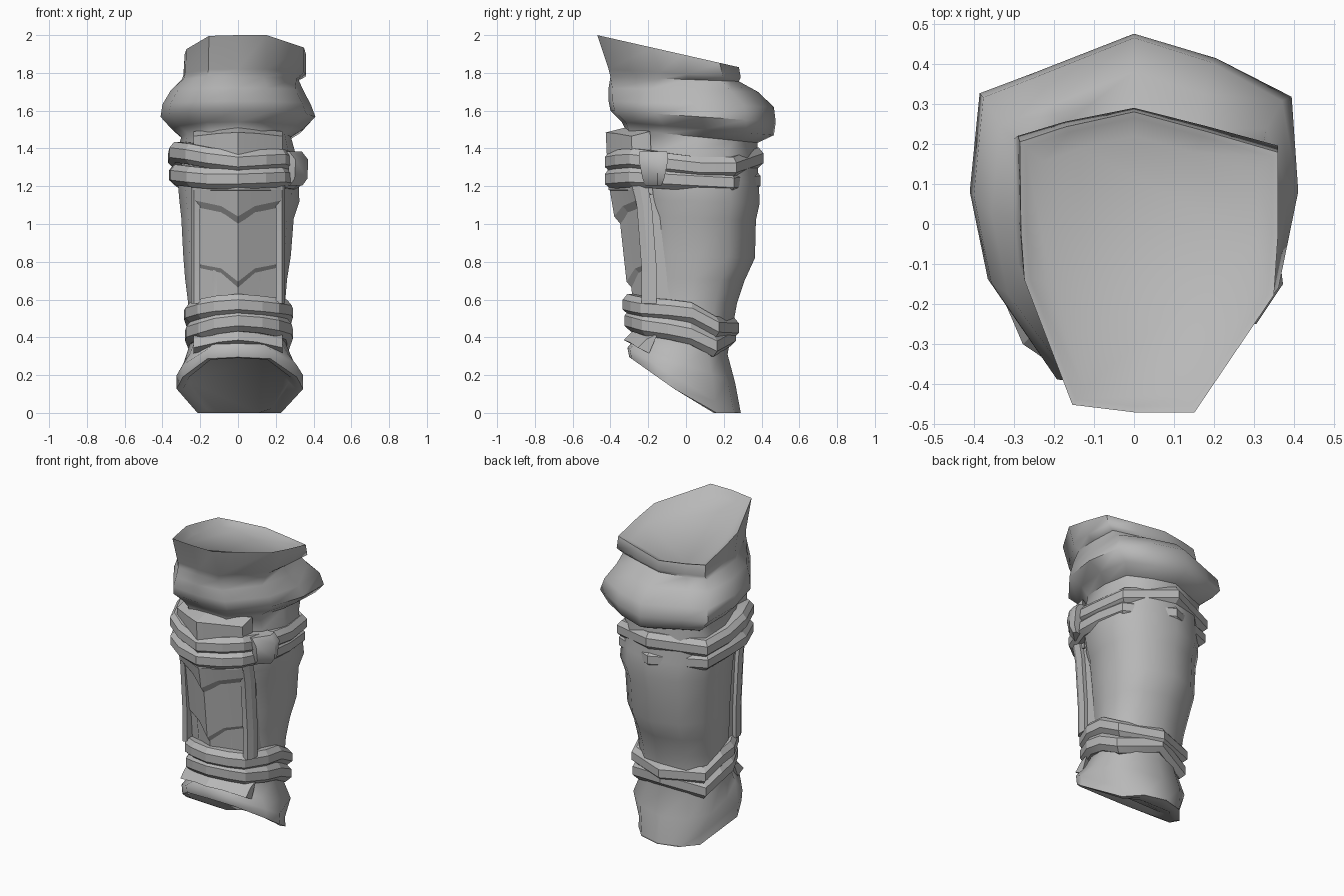
import bpy, bmesh, math

grey = bpy.data.materials.new("worn_grey")
grey.diffuse_color = (0.48, 0.48, 0.48, 1)


def mirrored(right, left=None):
    """Full loop from half outlines running front centre to back centre."""
    return right + [(-x, y) for x, y in (left or right)[-2:0:-1]]


KNEE = mirrored([(0, -1), (.45, -.95), (.88, -.45), (1, .1), (.96, .64), (.5, .86), (0, 1)],
                [(0, -1), (.48, -.95), (.89, -.40), (1, .1), (.94, .66), (.6, .78), (0, 1)])
SHIN = mirrored([(0, -1), (.45, -.95), (.88, -.45), (1, .05), (.94, .55), (.58, .85), (0, 1)])
CUFF = mirrored([(0, -1), (.42, -1), (.97, -.22), (1, .2), (1, .73), (.5, .87), (0, 1)],
                [(0, -1), (.54, -.95), (.96, -.12), (.99, .2), (1, .8), (.6, .9), (0, 1)])
HEM = mirrored([(0, -1), (.5, -.96), (.9, -.5), (1, -.2), (.66, .55), (.4, .88), (0, 1)])
BAND = mirrored([(0, -1), (.45, -.87), (.75, -.69), (.98, -.22), (1, .2), (.92, .66), (0, 1)])


def ring(yf, yb, xl, xr, zf, zb, section=SHIN):
    pts = []
    for u, v in section:
        t = (v + 1) / 2
        pts.append((u * (xr if u > 0 else -xl), yf + (yb - yf) * t,
                    max(0.0, zf + (zb - zf) * t)))
    return pts


def finish(name, bm, angle=30):
    bmesh.ops.recalc_face_normals(bm, faces=bm.faces)
    me = bpy.data.meshes.new(name)
    bm.to_mesh(me)
    bm.free()
    me.materials.append(grey)
    ob = bpy.data.objects.new(name, me)
    bpy.context.collection.objects.link(ob)
    bpy.ops.object.select_all(action='DESELECT')
    ob.select_set(True)
    bpy.context.view_layer.objects.active = ob
    bpy.ops.object.shade_smooth_by_angle(angle=math.radians(angle))


def loft(name, rings, angle, closed=False):
    """Skin a list of point rings; closed joins last to first, else ends are capped."""
    bm = bmesh.new()
    vs = [[bm.verts.new(p) for p in r] for r in rings]
    n = len(vs[0])
    for i in range(len(vs) if closed else len(vs) - 1):
        a, b = vs[i], vs[(i + 1) % len(vs)]
        for k in range(n):
            bm.faces.new((a[k], a[(k + 1) % n], b[(k + 1) % n], b[k]))
    if not closed:
        bm.faces.new(vs[0])
        bm.faces.new(vs[-1])
    finish(name, bm, angle)


# Cloth sleeve: recessed hem, shin, knee bulge, slanted cuff with a shallow bowl
loft("sleeve", [
    ring(-.24, .23, -.26, .27, .31, -.06, HEM),
    ring(-.28, .27, -.29, .31, .29, -.12, HEM),
    ring(-.30, .295, -.325, .345, .295, -.125, HEM),
    ring(-.31, .29, -.325, .345, .345, -.02, HEM),
    ring(-.29, .26, -.29, .30, .37, .16),
    ring(-.26, .22, -.255, .255, .42, .31),
    ring(-.24, .27, -.265, .25, .60, .58),
    ring(-.25, .31, -.28, .26, .72, .70),
    ring(-.26, .365, -.29, .28, .85, .82),
    ring(-.27, .37, -.30, .295, 1.04, 1.02),
    ring(-.28, .39, -.31, .325, 1.13, 1.11),
    ring(-.31, .385, -.32, .32, 1.25, 1.22),
    ring(-.32, .375, -.32, .30, 1.40, 1.38),
    ring(-.32, .38, -.30, .28, 1.50, 1.43, KNEE),
    ring(-.34, .465, -.35, .345, 1.54, 1.47, KNEE),
    ring(-.40, .475, -.41, .41, 1.60, 1.54, KNEE),
    ring(-.41, .465, -.40, .385, 1.65, 1.62, KNEE),
    ring(-.41, .38, -.355, .345, 1.72, 1.70, KNEE),
    ring(-.40, .28, -.30, .32, 1.78, 1.755, CUFF),
    ring(-.41, .29, -.29, .36, 1.82, 1.775, CUFF),
    ring(-.47, .28, -.285, .36, 2.0, 1.83, CUFF),
    ring(-.455, .265, -.27, .345, 1.99, 1.825, CUFF),
    ring(-.43, .22, -.23, .305, 1.95, 1.805, CUFF)], 60)


# Straps: wedge-edged bands; heights run round from front, right, back to left
def strap(name, yf, yb, xl, xr, zs, h, t):
    loops = []
    for out, dz in ((-t, .5), (-.025, .5), (0, .22), (0, -.25), (-.03, -.5), (-t, -.5)):
        r = ring(yf - out, yb + out, xl - out, xr + out, 0, 0, BAND)
        loops.append([(x, y, z + dz * h) for (x, y, _), z in zip(r, zs)])
    loft(name, loops, 15, True)


strap("knee_strap_upper", -.43, .41, -.37, .335,
      [1.33, 1.34, 1.345, 1.32, 1.30, 1.30, 1.35, 1.33, 1.35, 1.38, 1.37, 1.35], .11, .09)
strap("knee_strap_lower", -.43, .395, -.365, .33,
      [1.24, 1.245, 1.25, 1.24, 1.23, 1.22, 1.23, 1.24, 1.26, 1.26, 1.25, 1.24], .11, .09)
strap("ankle_strap_upper", -.335, .28, -.285, .29,
      [.575, .565, .555, .545, .53, .455, .45, .455, .52, .53, .55, .565], .11, .08)
strap("ankle_strap_lower", -.325, .265, -.28, .29,
      [.49, .48, .465, .445, .42, .355, .41, .355, .41, .43, .45, .475], .115, .08)


# Shin plates: ridged slabs with bevelled ends
def plate(name, cols, ytop, ybot, depth, slope):
    """cols: (x, z_top, z_bottom, setback) from the ridge outwards."""
    loops = []
    for x, a, b, s in [(-x, a, b, s) for x, a, b, s in cols[:0:-1]] + cols:
        loops.append([(x, ytop + s, a), (x, ybot + s, b),
                      (x, ybot + s + depth, b - slope), (x, ytop + s + depth, a + slope)])
    loft(name, loops, 8)


plate("shin_plate_base", [(0, 1.2, .56, 0), (.09, 1.2, .56, .045), (.225, 1.2, .56, .115)],
      -.335, -.28, .10, 0)
plate("shin_plate_middle", [(0, 1.2, .695, 0), (.09, 1.2, .765, .045), (.222, 1.2, .79, .115)],
      -.37, -.315, .05, .06)
plate("shin_plate_upper", [(0, 1.25, 1.04, 0), (.09, 1.25, 1.095, .045), (.23, 1.25, 1.125, .115)],
      -.415, -.38, .05, .06)
plate("knee_plate", [(0, 1.485, 1.18, 0), (.1, 1.48, 1.18, .05), (.235, 1.465, 1.18, .135)],
      -.425, -.41, .10, .025)
plate("ankle_flap", [(0, .43, .385, 0), (.1, .42, .375, .03), (.235, .39, .345, .075)],
      -.285, -.33, .06, .03)

# Raised edging down both sides of the shin plate
for side, label in ((-1, "left"), (1, "right")):
    loft("plate_edging_" + label, [
        [(side * x, y + dy, z) for x, dy in
         ((.20, -.035), (.232, -.035), (.25, 0), (.25, .045), (.2, .045))]
        for z, y in ((1.22, -.25), (1.09, -.225), (.76, -.20), (.58, -.20))], 20)

# Buckle loop wrapped over the knee strap
loft("strap_buckle", [
    [(.27 - i, -.245 + j, z), (.305 - i, -.25 + j, z), (.372 - i, -.15, z),
     (.365 - i, -.095 - j, z), (.28, -.095 - j, z)]
    for z, i, j in ((1.385, .035, .005), (1.34, 0, 0), (1.24, .005, .02), (1.205, .03, .035))], 45)
